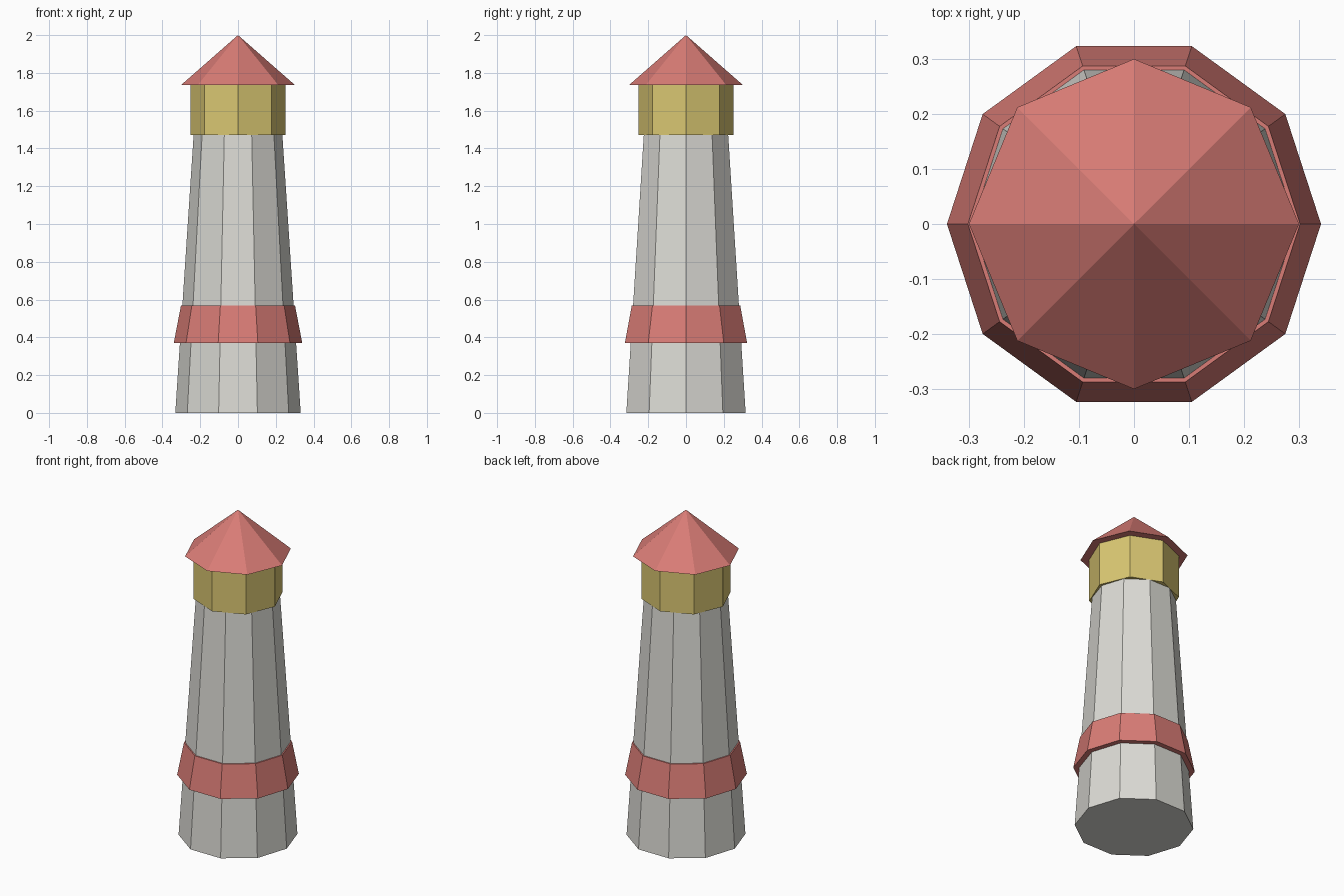
import bpy
import bmesh
import math

if "Cube" in bpy.data.objects:
    bpy.data.objects.remove(bpy.data.objects["Cube"])


def make_material(name, rgb):
    mat = bpy.data.materials.new(name)
    mat.diffuse_color = (*rgb, 1.0)
    mat.use_nodes = True
    mat.node_tree.nodes["Principled BSDF"].inputs["Base Color"].default_value = mat.diffuse_color
    return mat


GREY = make_material("pale_stone", (0.716, 0.708, 0.665))
RED = make_material("soft_red", (0.694, 0.202, 0.181))
YELLOW = make_material("lamp_yellow", (0.701, 0.571, 0.168))


def frustum(name, sides, r_low, r_high, z_low, z_high, mat):
    """Flat-shaded capped prism, taper or cone with a corner on the +x axis."""
    bm = bmesh.new()

    def ring(r, z):
        return [bm.verts.new((r * math.cos(math.tau * i / sides),
                              r * math.sin(math.tau * i / sides), z))
                for i in range(sides)]

    low = ring(r_low, z_low)
    bm.faces.new(low[::-1])
    if r_high > 0:
        high = ring(r_high, z_high)
        bm.faces.new(high)
    else:
        tip = bm.verts.new((0, 0, z_high))
    for i in range(sides):
        j = (i + 1) % sides
        if r_high > 0:
            bm.faces.new((low[i], low[j], high[j], high[i]))
        else:
            bm.faces.new((low[i], low[j], tip))
    mesh = bpy.data.meshes.new(name)
    bm.to_mesh(mesh)
    bm.free()
    mesh.materials.append(mat)
    obj = bpy.data.objects.new(name, mesh)
    bpy.context.collection.objects.link(obj)
    return obj


# Ten-sided tapering tower with a flared band
frustum("tower", 10, 0.332, 0.235, 0.0, 1.47, GREY)
frustum("band", 10, 0.34, 0.302, 0.37, 0.568, RED)

# Eight-sided lamp room and pointed roof
frustum("lamp_room", 8, 0.251, 0.251, 1.47, 1.737, YELLOW)
frustum("roof", 8, 0.30, 0.0, 1.737, 2.0, RED)
